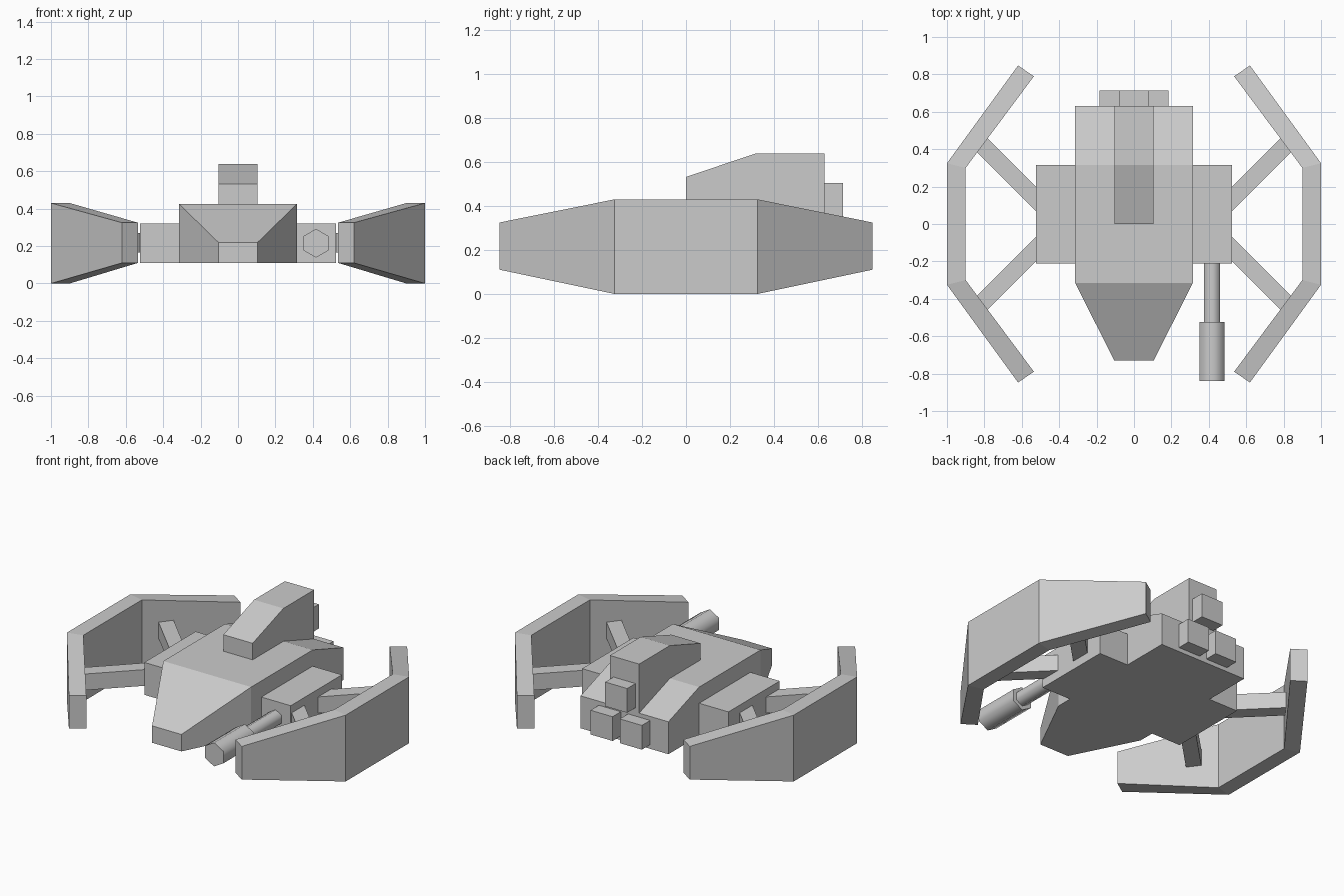
import bpy, bmesh, math
from mathutils import Matrix, Vector

if "Cube" in bpy.data.objects:
    bpy.data.objects.remove(bpy.data.objects["Cube"])


def finish(name, bm):
    bmesh.ops.recalc_face_normals(bm, faces=bm.faces)
    me = bpy.data.meshes.new(name)
    bm.to_mesh(me)
    bm.free()
    ob = bpy.data.objects.new(name, me)
    bpy.context.collection.objects.link(ob)
    return ob


def loft(name, sections):
    """Skin a list of equal-sized rings and cap both ends."""
    bm = bmesh.new()
    rings = [[bm.verts.new(p) for p in s] for s in sections]
    n = len(rings[0])
    for a, b in zip(rings, rings[1:]):
        for i in range(n):
            j = (i + 1) % n
            bm.faces.new((a[i], a[j], b[j], b[i]))
    bm.faces.new(rings[0])
    bm.faces.new(rings[-1])
    return finish(name, bm)


def rect(y, w, z0, z1, cx=0):
    return [(cx - w, y, z0), (cx + w, y, z0), (cx + w, y, z1), (cx - w, y, z1)]


def box(name, cx, w, y0, y1, z0, z1):
    return loft(name, [rect(y0, w, z0, z1, cx), rect(y1, w, z0, z1, cx)])


def hex_tube(name, x, z, r, y0, y1):
    bm = bmesh.new()
    m = (Matrix.Translation((x, (y0 + y1) / 2, z)) @ Matrix.Rotation(math.pi / 2, 4, 'X'))
    bmesh.ops.create_cone(bm, cap_ends=True, segments=6, radius1=r, radius2=r,
                          depth=y1 - y0, matrix=m)
    # Make sure a corner points straight up
    if not any(abs(v.co.x - x) < 1e-4 for v in bm.verts):
        bmesh.ops.rotate(bm, verts=bm.verts, cent=(x, 0, z),
                         matrix=Matrix.Rotation(math.pi / 6, 3, 'Y'))
    for f in bm.faces:
        f.smooth = len(f.verts) == 4
    return finish(name, bm)


# Main hull: tapered nose, flat middle, sloping tail
loft("hull", [rect(-0.73, 0.105, 0.11, 0.22), rect(-0.315, 0.315, 0.11, 0.425),
              rect(0.315, 0.315, 0.11, 0.425), rect(0.63, 0.315, 0.11, 0.32)])

# Dorsal cabin, its foot sunk into the hull
loft("cabin", [rect(0, 0.105, 0.4, 0.532), rect(0.315, 0.105, 0.35, 0.638),
               rect(0.63, 0.105, 0.28, 0.638)])

# Engine blocks at the back
for name, cx, z in (("engine_top", 0, 0.348), ("engine_left", -0.105, 0.137),
                    ("engine_right", 0.105, 0.137)):
    box(name, cx, 0.079, 0.6, 0.715, z, z + 0.157)

# Paired side parts
for side, s in (("left", -1), ("right", 1)):
    box(side + "_side_block", s * 0.4125, 0.1125, -0.21, 0.315, 0.11, 0.32)

    # Angled wing panel: tip, bend, bend, tip
    loft(side + "_wing_panel",
         [[(s * xi, e * yi, z0), (s * xo, e * yo, z0), (s * xo, e * yo, z1), (s * xi, e * yi, z1)]
          for e, xi, yi, xo, yo, z0, z1 in (
              (-1, 0.535, 0.79, 0.62, 0.847, 0.11, 0.325), (-1, 0.9, 0.3, 1, 0.325, 0, 0.43),
              (1, 0.9, 0.3, 1, 0.325, 0, 0.43), (1, 0.535, 0.79, 0.62, 0.847, 0.11, 0.325))])

    # Diagonal struts joining block and panel
    for end, e in (("front", -1), ("back", 1)):
        d = Vector((-s, e, 0)).normalized() * 0.046
        ring = []
        for x in (0.46, 0.825):
            c = Vector((s * x, e * (x - 0.39), 0))
            ring.append([(*(c + k * d).xy, z) for k, z in
                         ((-1, 0.165), (1, 0.165), (1, 0.27), (-1, 0.27))])
        loft(f"{side}_{end}_strut", ring)

# Gun on the right side block
hex_tube("gun_barrel", 0.417, 0.215, 0.05, -0.53, -0.2)
hex_tube("gun_muzzle", 0.417, 0.215, 0.077, -0.84, -0.525)
